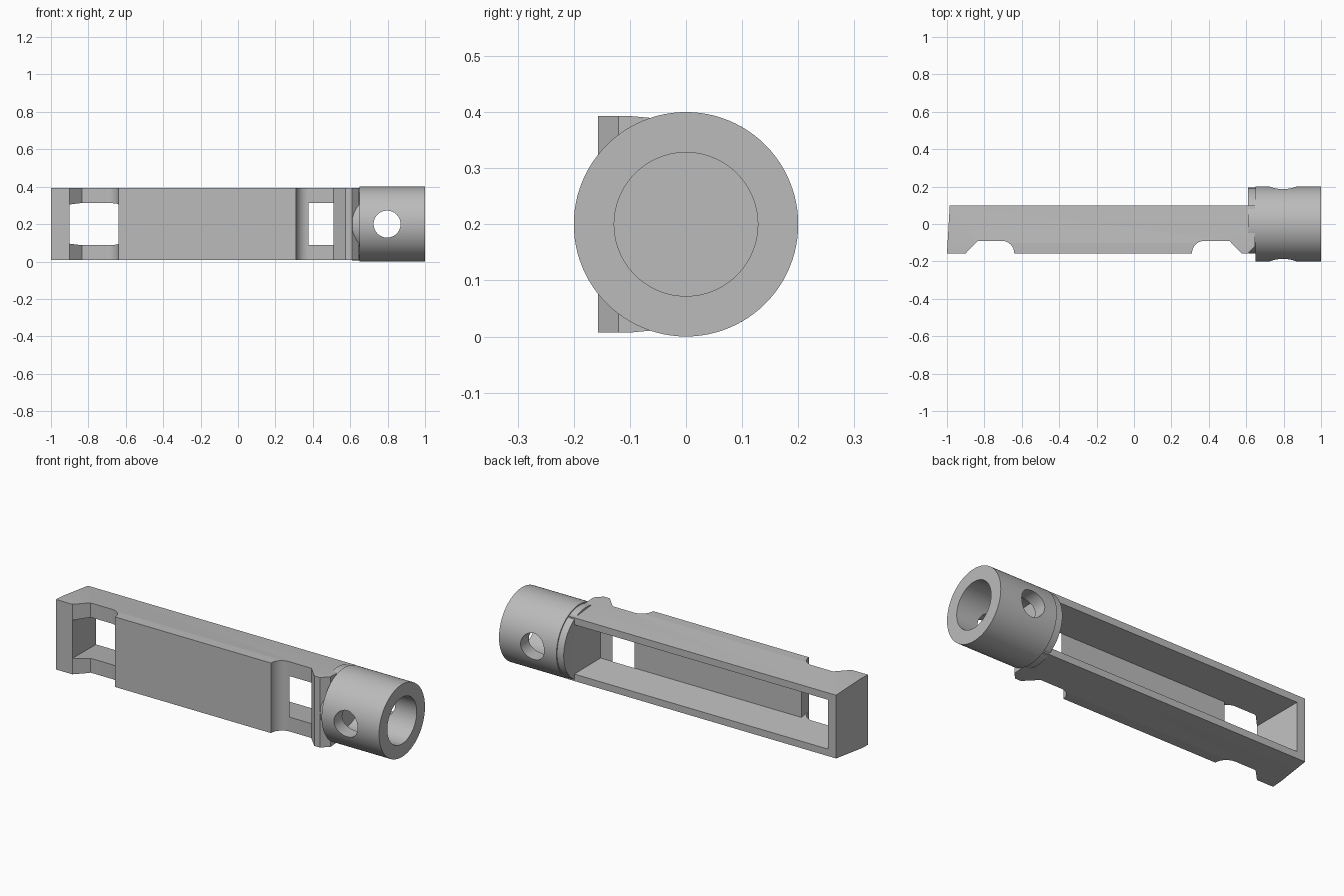
import bpy, bmesh, math
from mathutils import Matrix, Vector

if "Cube" in bpy.data.objects:
    bpy.data.objects.remove(bpy.data.objects["Cube"], do_unlink=True)

MID = 0.2      # height of the long axis
FRONT, FLOOR, BACK = -0.157, -0.09, 0.1

grey = bpy.data.materials.new("plain_grey")
grey.use_nodes = True
colour = (0.5, 0.5, 0.5, 1)
grey.diffuse_color = colour
grey.node_tree.nodes["Principled BSDF"].inputs["Base Color"].default_value = colour


def finish(name, bm):
    bmesh.ops.recalc_face_normals(bm, faces=bm.faces)
    mesh = bpy.data.meshes.new(name)
    bm.to_mesh(mesh)
    bm.free()
    mesh.materials.append(grey)
    obj = bpy.data.objects.new(name, mesh)
    bpy.context.collection.objects.link(obj)
    return obj


def prism(name, points, direction):
    """Closed polygon pushed along a direction."""
    bm = bmesh.new()
    face = bm.faces.new([bm.verts.new(p) for p in points])
    moved = bmesh.ops.extrude_face_region(bm, geom=[face])["geom"]
    bmesh.ops.translate(bm, vec=Vector(direction),
                        verts=[v for v in moved if isinstance(v, bmesh.types.BMVert)])
    return finish(name, bm)


def rod(name, radius, start, end, axis="X", across=0.0):
    """Cylinder along X, or along Y at x = across."""
    bm = bmesh.new()
    bmesh.ops.create_cone(bm, cap_ends=True, segments=96, radius1=radius,
                          radius2=radius, depth=end - start)
    middle = (start + end) / 2
    if axis == "X":
        turn, place = Matrix.Rotation(math.pi / 2, 4, "Y"), (middle, 0, MID)
    else:
        turn, place = Matrix.Rotation(math.pi / 2, 4, "X"), (across, middle, MID)
    bm.transform(Matrix.Translation(place) @ turn)
    return finish(name, bm)


def combine(obj, tool, operation="DIFFERENCE"):
    mod = obj.modifiers.new("cut", "BOOLEAN")
    mod.operation, mod.object, mod.solver = operation, tool, "EXACT"
    bpy.context.view_layer.objects.active = obj
    bpy.ops.object.modifier_apply(modifier=mod.name)
    bpy.data.objects.remove(tool, do_unlink=True)


def pocket(name, y0, y1, left=None, right=None):
    """Cutter with drafted walls that widen to the back."""
    bm = bmesh.new()
    loops = []
    for y in (y0, y1):
        d = y - FRONT
        half = 0.105 + 0.12 * d
        xl = -0.9 - 0.137 * d if left is None else left
        xr = 0.575 + 0.137 * d if right is None else right
        loops.append([bm.verts.new((x, y, MID + z)) for x, z in
                      ((xl, -half), (xr, -half), (xr, half), (xl, half))])
    a, b = loops
    bm.faces.new(a)
    bm.faces.new(b)
    for i in range(4):
        j = (i + 1) % 4
        bm.faces.new((a[i], a[j], b[j], b[i]))
    return finish(name, bm)


def arc(cx, cy, radius, start, end, steps=10):
    angles = [math.radians(start + (end - start) * i / steps) for i in range(steps + 1)]
    return [(cx + radius * math.cos(t), cy + radius * math.sin(t)) for t in angles]


# Long body: notched plan outline
r = FLOOR - FRONT
outline = [(-1, FRONT), (-0.9, FRONT), (-0.835, FLOOR)]
outline += arc(-0.64 - r, FRONT, r, 90, 0)
outline += arc(0.31 + r, FRONT, r, 180, 90)
outline += [(0.51, FLOOR), (0.575, FRONT), (0.61, FRONT), (0.647, -0.12),
            (0.647, BACK), (-0.985, BACK)]
body = prism("body", [(x, y, 0) for x, y in outline], (0, 0, 0.4))

# Drafted side walls, narrower at the back
section = [(-0.3, 0.193), (-0.1, 0.193), (0.2, 0.165)]
section += [(y, -z) for y, z in reversed(section)]
combine(body, prism("draft", [(-1.2, y, MID + z) for y, z in section], (2, 0, 0)),
        "INTERSECT")

# Rear cavity and the two front windows
combine(body, pocket("cavity", FLOOR, 0.15))
combine(body, pocket("left_window", -0.2, FLOOR + 0.01, right=-0.64))
combine(body, pocket("right_window", -0.2, FLOOR + 0.01, left=0.31))
combine(body, rod("recess", 0.128, 0.5, 0.635))

# Collar between body and socket, cut away at the front
collar = rod("collar", 0.194, 0.61, 0.66)
trim = [(0.5, -0.3, 0), (0.7, -0.3, 0), (0.7, -0.1, 0), (0.5, -0.1, 0)]
combine(collar, prism("trim", trim, (0, 0, 0.5)))
combine(collar, rod("recess", 0.128, 0.5, 0.635))
neck = rod("neck", 0.158, 0.612, 0.66)
combine(neck, rod("recess", 0.128, 0.5, 0.635))

# Round socket with a blind bore and a cross hole
socket = rod("socket", 0.2, 0.65, 1.0)
combine(socket, rod("bore", 0.128, 0.66, 1.1))
combine(socket, rod("cross_hole", 0.072, -0.3, 0.3, "Y", 0.797))

for obj in (body, collar, neck, socket):
    bpy.ops.object.select_all(action="DESELECT")
    obj.select_set(True)
    bpy.context.view_layer.objects.active = obj
    bpy.ops.object.shade_smooth_by_angle(angle=math.radians(25))
